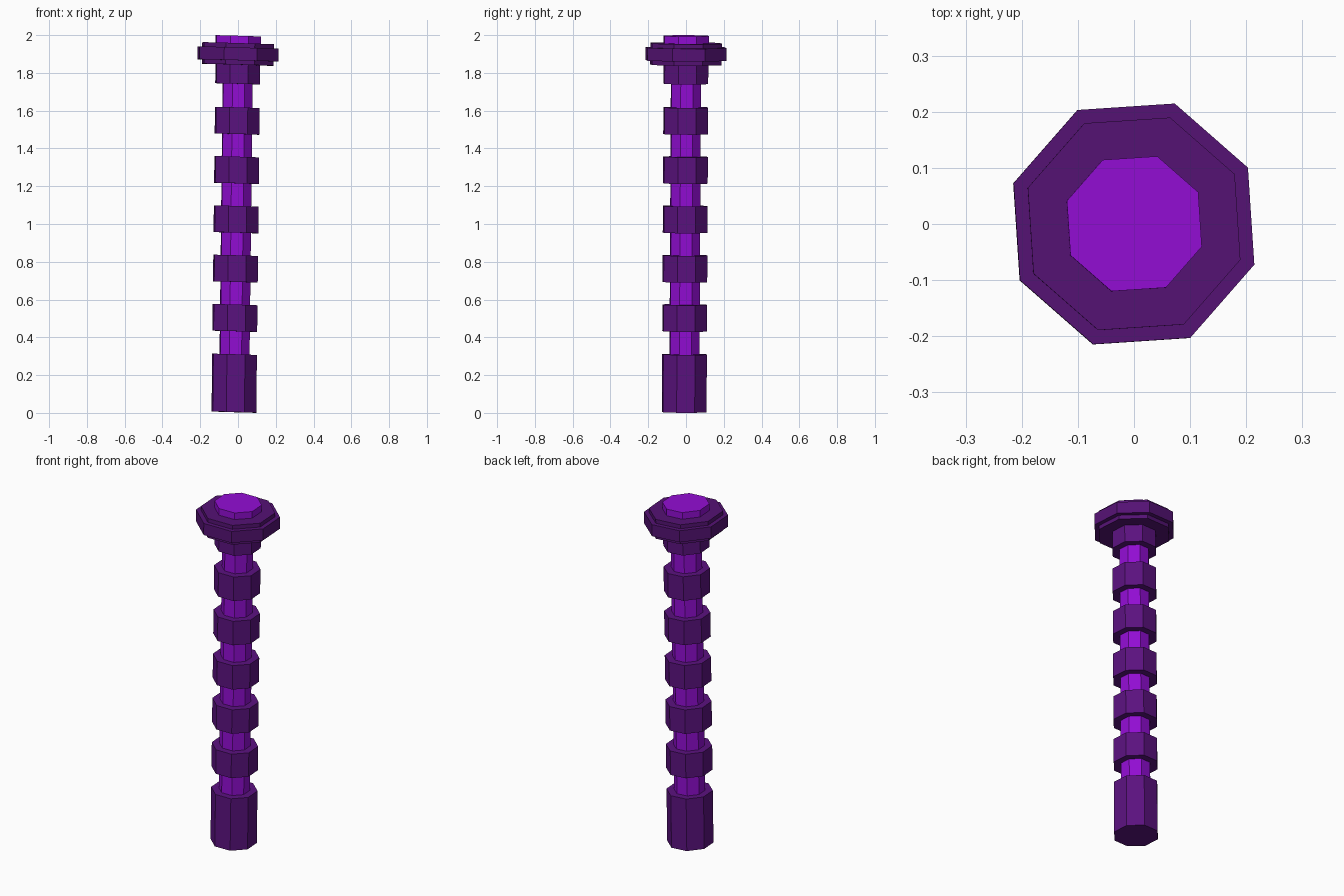
import bpy, bmesh, math

if "Cube" in bpy.data.objects:
    bpy.data.objects.remove(bpy.data.objects["Cube"])

def material(name, rgb):
    m = bpy.data.materials.new(name)
    m.diffuse_color = (*rgb, 1)
    m.use_nodes = True
    m.node_tree.nodes["Principled BSDF"].inputs["Base Color"].default_value = m.diffuse_color
    return m

bright = material("bright purple", (0.29, 0.004, 0.66))
dark = material("dark purple", (0.105, 0.006, 0.215))
deep = material("deep purple", (0.090, 0.006, 0.175))

def prism(name, radius, z0, z1, mat):
    """Octagonal prism following the slightly leaning axis."""
    bm = bmesh.new()
    rings = []
    for z in (z0, z1):
        ring = []
        for k in range(8):
            a = math.radians(26.3 + 45 * k)
            x, y = radius * math.cos(a), radius * math.sin(a)
            ring.append(bm.verts.new((x - 0.0217 + 0.0112 * z,
                                      y - 0.0095 + 0.005 * z,
                                      z - 0.03 * x - 0.005 * y)))
        rings.append(ring)
    lo, hi = rings
    for k in range(8):
        n = (k + 1) % 8
        bm.faces.new((lo[k], lo[n], hi[n], hi[k]))
    bm.faces.new(lo[::-1])
    bm.faces.new(hi)
    me = bpy.data.meshes.new(name)
    bm.to_mesh(me)
    bm.free()
    me.materials.append(mat)
    ob = bpy.data.objects.new(name, me)
    bpy.context.collection.objects.link(ob)
    return ob

# Handle base and inner shaft
prism("base_grip", 0.125, 0.004, 0.31, dark)
prism("shaft", 0.084, 0.25, 1.78, bright)

# Evenly spaced grip bands
for i in range(5):
    z = 0.432 + 0.261 * i
    prism(f"grip_band_{i + 1}", 0.125, z, z + 0.141, dark)

# Collar, stepped head disc and top cap
prism("collar", 0.125, 1.742, 1.86, dark)
prism("head_inner_disc", 0.20, 1.843, 1.957, deep)
prism("head_rim", 0.2265, 1.866, 1.934, deep)
prism("top_cap", 0.127, 1.94, 1.996, bright)
